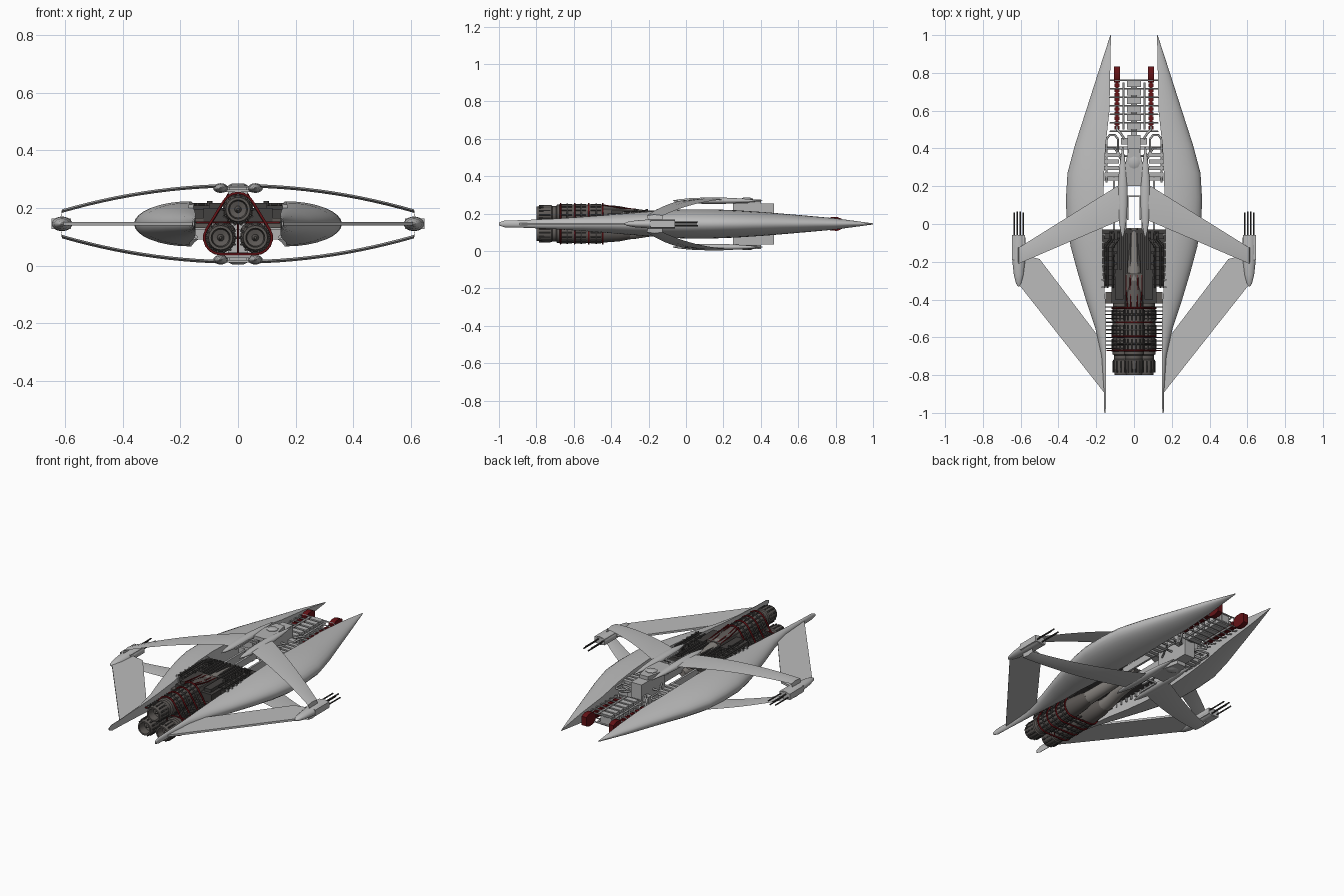
import bpy, bmesh, math
from mathutils import Vector

cube = bpy.data.objects.get("Cube")
if cube:
    bpy.data.objects.remove(cube, do_unlink=True)

ZC = 0.145  # mid height, the ship mirrors around it
SIDES = (1, -1)


def material(name, r, g, b):
    m = bpy.data.materials.new(name)
    m.use_nodes = True
    m.diffuse_color = (r, g, b, 1)
    m.node_tree.nodes["Principled BSDF"].inputs["Base Color"].default_value = (r, g, b, 1)
    return m


HULL = material("hull_grey", .5, .5, .5)
PALE = material("machinery_grey", .45, .45, .45)
DARK = material("dark_metal", .055, .052, .05)
ENGINE = material("engine_brown_grey", .11, .1, .093)
DUCT = material("duct_taupe", .23, .215, .2)
RED = material("dark_red", .13, .006, .008)


def finish(name, bm, mat, angle=35):
    bmesh.ops.recalc_face_normals(bm, faces=bm.faces)
    me = bpy.data.meshes.new(name)
    bm.to_mesh(me)
    bm.free()
    me.materials.append(mat)
    me.shade_smooth()
    me.set_sharp_from_angle(angle=math.radians(angle))
    ob = bpy.data.objects.new(name, me)
    bpy.context.collection.objects.link(ob)
    return ob


def loft(name, rings, mat):
    """Skin closed rings of equal point count and cap both ends."""
    bm = bmesh.new()
    loops = [[bm.verts.new(p) for p in ring] for ring in rings]
    n = len(loops[0])
    for a, b in zip(loops, loops[1:]):
        for i in range(n):
            j = (i + 1) % n
            bm.faces.new((a[i], a[j], b[j], b[i]))
    bm.faces.new(loops[0])
    bm.faces.new(loops[-1])
    return finish(name, bm, mat)


def lathe(name, x, z, profile, mat, sx=1, sz=1, n=24):
    """Turn (y, radius) pairs around a lengthwise axis."""
    turn = [math.tau * i / n for i in range(n)]
    return loft(name, [[(x + r * sx * math.cos(t), y, z + r * sz * math.sin(t))
                        for t in turn] for y, r in profile], mat)


def boxes(name, items, mat):
    """Join boxes given as (x0, x1, y0, y1, z0, z1)."""
    bm = bmesh.new()
    for x0, x1, y0, y1, z0, z1 in items:
        made = bmesh.ops.create_cube(bm, size=1)["verts"]
        bmesh.ops.scale(bm, vec=(x1 - x0, y1 - y0, z1 - z0), verts=made)
        bmesh.ops.translate(bm, vec=((x0 + x1) / 2, (y0 + y1) / 2, (z0 + z1) / 2), verts=made)
    return finish(name, bm, mat)


def both(items):
    """Repeat boxes on the other side."""
    return items + [(-b, -a, *rest) for a, b, *rest in items]


def tubes(name, paths, radius, mat, cyclic=False):
    cu = bpy.data.curves.new(name, "CURVE")
    cu.dimensions = "3D"
    cu.bevel_depth = radius
    cu.bevel_resolution = 1
    cu.use_fill_caps = True
    for path in paths:
        sp = cu.splines.new("POLY")
        sp.points.add(len(path) - 1)
        for p, co in zip(sp.points, path):
            p.co = (*co, 1)
        sp.use_cyclic_u = cyclic
    temp = bpy.data.objects.new(name + "_path", cu)
    bpy.context.collection.objects.link(temp)
    me = bpy.data.meshes.new_from_object(temp)
    bpy.data.objects.remove(temp, do_unlink=True)
    me.name = name
    me.materials.clear()
    me.materials.append(mat)
    me.shade_smooth()
    ob = bpy.data.objects.new(name, me)
    bpy.context.collection.objects.link(ob)


# Hull shells: y, inner x, outer x, half height
STATIONS = [(1, .122, .125, .003), (.8, .126, .19, .03), (.6, .13, .254, .048),
            (.42, .15, .312, .063), (.27, .158, .352, .073), (.14, .162, .36, .078),
            (0, .168, .357, .078), (-.12, .168, .335, .073), (-.25, .165, .3, .062),
            (-.4, .152, .255, .05), (-.55, .148, .205, .038), (-.7, .148, .172, .028),
            (-.88, .148, .16, .02), (-.97, .149, .159, .018), (-1, .151, .157, .008)]
for s in SIDES:
    rings = []
    for y, xin, xout, h in STATIONS:
        arc = [math.pi * (i / 16 - .5) for i in range(17)]
        rings.append([(s * (xin + (xout - xin) * math.cos(t)), y, ZC + h * math.sin(t)) for t in arc])
    loft("hull_shell", rings, HULL)

    # Swept rear wings
    outline = [(.61, -.16), (.5, -.185), (.2, -.58), (.152, -.64), (.152, -.9), (.61, -.32)]
    loft("rear_wing", [[(s * x, y, ZC + dz) for x, y in outline] for dz in (-.006, .006)], HULL)

    # Arched arms above and below
    for v in SIDES:
        rings = []
        for i in range(13):
            f = i / 12
            x = .05 + .56 * f
            z = .132 - .085 * (x / .6) ** 2
            lead, trail = .225 - .35 * f, .03 - .24 * f
            mid = (lead + trail) / 2
            rings.append([(s * x, lead, ZC + v * z), (s * x, mid, ZC + v * (z + .006)),
                          (s * x, trail, ZC + v * z), (s * x, mid, ZC + v * (z - .006))])
        rings.append([(s * .615, y, ZC + v * .015) for y in (-.125, -.14, -.2, -.19)])
        loft("arched_arm", rings, HULL)
        # Slim pods beside the centreline
        lathe("spine_pod", s * .06, ZC + v * .124,
              [(-.07, .003), (-.04, .011), (.02, .021), (.1, .026), (.2, .026), (.3, .018), (.41, .003)],
              HULL, sx=1, sz=.65, n=16)

    # Wingtip pods with gun barrels
    lathe("tip_pod", s * .61, ZC,
          [(-.33, .004), (-.315, .015), (-.27, .026), (-.2, .034), (-.14, .036), (-.06, .034)], HULL, sz=.7)
    boxes("tip_housing", [(s * .612 - .034, s * .612 + .034, -.19, -.058, ZC - .018, ZC + .018)], HULL)
    tubes("gun_barrels", [[(s * (.61 + dx), -.07, ZC + dz), (s * (.61 + dx), y, ZC + dz)]
                          for dx, dz, y in ((-.024, .006, .06), (-.009, -.01, .065),
                                            (.009, .01, .065), (.024, -.006, .06))], .004, DARK)

# Central hubs joining the arms
for v in SIDES:
    z = ZC + v * .122
    plan = [(.045, .2), (.05, .3), (.028, .4), (-.028, .4), (-.05, .3), (-.045, .2)]
    loft("hub_plate", [[(x, y, z + d) for x, y in plan] for d in (-.012, .009)], PALE)
    loft("hub_disc", [[(r * math.cos(i * math.tau / 8), .325 + r * math.sin(i * math.tau / 8), z + v * d)
                       for i in range(8)] for r, d in ((.033, 0), (.033, .012), (.02, .018))], PALE)
    boxes("hub_bracket", both([(.028, .036, .02, .15, z - .005, z + .005)])
          + [(-.036, .036, .142, .15, z - .005, z + .005)], PALE)

# Central keel machinery
boxes("keel_core", [(-.035, .035, .25, .47, ZC - .11, ZC + .11), (-.07, .07, .42, .455, ZC - .04, ZC + .04),
                    (-.16, .16, .395, .41, ZC - .02, ZC + .02), (-.16, .16, .23, .245, ZC - .02, ZC + .02)], PALE)
rack = [(-.015, .015, .46, .76, ZC - .02, ZC + .02)]
for i in range(6):
    y = .5 + .045 * i
    rack.append((-.036, .036, y, y + .032, ZC - .034, ZC + .034))
boxes("tail_rack", rack, PALE)
tubes("tail_ribs", [[(-.128, y, ZC + v * .012), (-.1, y, ZC + v * .026), (.1, y, ZC + v * .026),
                     (.128, y, ZC + v * .012)]
                    for v in SIDES for y in (.49 + .045 * i for i in range(7))], .004, PALE)
pipes = []
for s in SIDES:
    for v in SIDES:
        z = ZC + v * .045
        pipes += [[(s * .05, .45, z), (s * .07, .48, z), (s * .09, .5, z), (s * .09, .52, ZC)],
                  [(s * .035, .36, z), (s * .07, .36, z), (s * .085, .38, z), (s * .085, .45, z),
                   (s * .1, .47, z), (s * .13, .47, z), (s * .145, .45, z), (s * .145, .22, z)],
                  [(s * .055, .75, z - v * .02), (s * .055, .5, z - v * .02)],
                  [(s * .035, .28, z), (s * .1, .4, z), (s * .15, .4, z)]]
tubes("coolant_pipes", pipes, .006, PALE)
blocks = []
for i in range(4):
    y = .25 + .035 * i
    blocks += [(.08, .155, y, y + .022, ZC - .055, ZC + .055)]
boxes("side_blocks", both(blocks), PALE)
boxes("keel_struts", both([(.1, .112, -.05, .26, ZC - .02, ZC + .02), (.04, .052, -.05, .26, ZC - .02, ZC + .02)]), PALE)

# Red tail coils with tall end blades
coils = [(.076, .104, .5 + .025 * i, .518 + .025 * i, ZC - .016, ZC + .016) for i in range(11)]
boxes("tail_coil", both(coils + [(.083, .097, .5, .8, ZC - .011, ZC + .011)]), RED)
for s in SIDES:
    blade = [(.75, .024), (.775, .036), (.81, .037), (.835, .026)]
    ring = [(y, h) for y, h in blade] + [(y, -h) for y, h in reversed(blade)]
    loft("tail_blade", [[(s * x, y, ZC + h) for y, h in ring] for x in (.074, .106)], RED)

# Dark engine deck
boxes("engine_deck", [(-.168, .168, -.33, -.03, .155, .195), (-.12, .12, -.42, -.3, .15, .2)], DARK)
ribs = [(.012 + .022 * i, .022 + .022 * i, -.3 + .02 * (i % 3), -.05, .19, .212) for i in range(4)]
ribs += [(.1, .16, -.32 + .048 * i, -.29 + .048 * i, .19, .208) for i in range(6)]
ribs += [(.055, .1, -.4, -.24, .19, .218)]
boxes("deck_ribs", both(ribs), DARK)
boxes("deck_panel", [(-.045, .045, -.45, -.26, .2, .226)], ENGINE)
boxes("side_clips", both([(.155, .172, -.34 + .04 * i, -.332 + .04 * i, .13, .212) for i in range(8)]), PALE)
tubes("deck_pipes", [[(s * x, -.34, .213), (s * x, -.12, .213), (s * (x - .03), -.08, .213), (s * (x - .03), -.04, .2)]
                     for s in SIDES for x in (.112, .14, .155)], .005, DARK)
studs = [(s * .098, -.27 + .06 * i) for s in SIDES for i in range(4)]
tubes("deck_studs", [[(x, y, .19), (x, y, .225)] for x, y in studs], .009, DARK)

# Three engines
CENTRES = [(0, .195), (.06, .097), (-.06, .097)]
PROFILE = [(-.3, .034), (-.36, .046), (-.42, .05), (-.45, .053), (-.69, .053), (-.695, .045), (-.715, .045),
           (-.72, .05), (-.76, .05), (-.8, .042), (-.8, .033), (-.755, .029), (-.75, .012), (-.78, .004)]
for k, (x, z) in enumerate(CENTRES):
    lathe("engine", x, z, PROFILE, ENGINE)
    fins = []
    for i in range(14):
        t = math.tau * i / 14
        d = Vector((math.cos(t), 0, math.sin(t)))
        for y0, y1, r in ((-.51, -.455, .054), (-.59, -.535, .054), (-.665, -.61, .054), (-.785, -.725, .048)):
            fins.append([(x + r * d.x, y0, z + r * d.z), (x + r * d.x, y1, z + r * d.z)])
    tubes("engine_fins", fins, .0045, DARK)
    # Feed ducts narrowing toward the keel
    end = (x * .65, ZC + (z - ZC) * .55)
    path = [(-.02, .02, 1), (-.08, .03, 1), (-.18, .034, .75), (-.27, .036, .2), (-.34, .038, 0)]
    loft("feed_duct", [[(x + (end[0] - x) * f + r * math.cos(i * math.tau / 16), y,
                         z + (end[1] - z) * f + r * math.sin(i * math.tau / 16))
                        for i in range(16)] for y, r, f in path], DUCT)


# Bands wrapped round the engine cluster
def band(y, r):
    points = []
    for (x, z), start in zip((CENTRES[0], CENTRES[2], CENTRES[1]), (30, 150, 270)):
        for i in range(7):
            t = math.radians(start + 20 * i)
            points.append((x + r * math.cos(t), y, z + r * math.sin(t)))
    return points


tubes("red_bands", [band(y, .057) for y in (-.445, -.52, -.595, -.67)], .005, RED, cyclic=True)
tubes("dark_bands", [band(y, .055) for y in (-.48, -.56, -.635)], .005, DARK, cyclic=True)
tubes("red_cables", [[(x, -.26, .222), (x, -.36, .232), (x * .8, -.45, .248)] for x in (-.042, -.02, .02, .042)]
      + [[(0, -.67, .145), (0, -.67, .04)], [(-.145, -.67, .15), (.145, -.67, .15)]], .0035, RED)
tubes("side_rods", [[(s * .05, -.44 - .02 * i, .15), (s * .15, -.44 - .02 * i, .15)]
                    for s in SIDES for i in range(12)], .003, DARK)
boxes("engine_mounts", both([(.1, .15, -.42, -.36, .13, .165)]), ENGINE)
